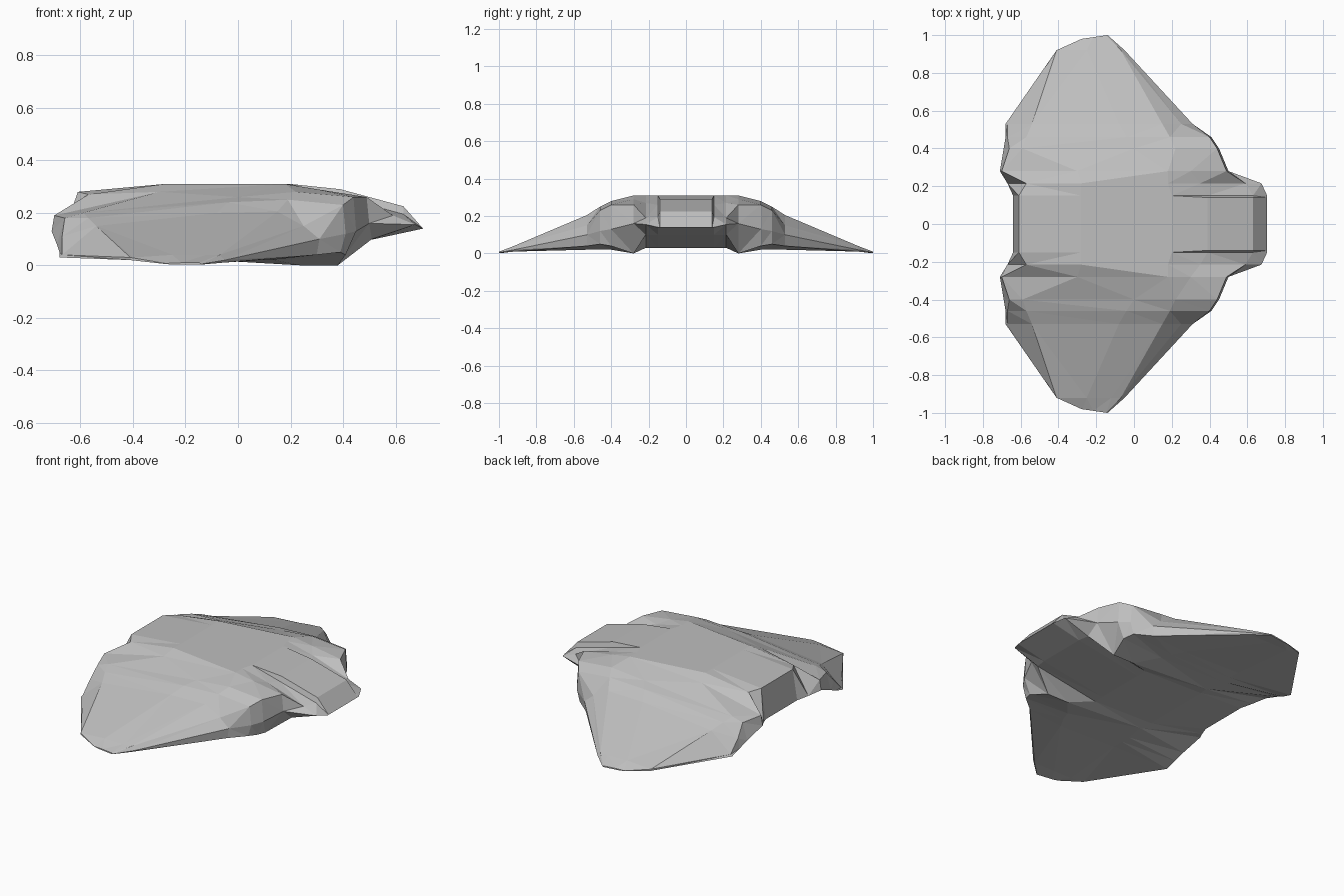
import bpy
import bmesh

default_cube = bpy.data.objects.get("Cube")
if default_cube:
    bpy.data.objects.remove(default_cube, do_unlink=True)

# One plain grey covers the whole craft
grey = bpy.data.materials.new("hull_grey")
grey.use_nodes = True
colour = (0.52, 0.52, 0.52, 1)
grey.diffuse_color = colour
grey.node_tree.nodes["Principled BSDF"].inputs["Base Color"].default_value = colour


def rib(y, *outline):
    """Rib in hundredths: nose, four top points, two tail points, three belly points."""
    return [(x / 100, y / 100, z / 100) for x, z in outline]


def loft(name, ribs, close_end=False):
    """Skin the left half rib by rib, then mirror it to the right."""
    bm = bmesh.new()
    rings = [[bm.verts.new(point) for point in outline] for outline in ribs]
    for inner, outer in zip(rings, rings[1:]):
        for i in range(len(inner)):
            j = (i + 1) % len(inner)
            bm.faces.new((inner[i], inner[j], outer[j], outer[i]))
    if close_end:
        bm.faces.new(rings[-1])
    bmesh.ops.triangulate(bm, faces=bm.faces[:])
    bmesh.ops.recalc_face_normals(bm, faces=bm.faces[:])
    mesh = bpy.data.meshes.new(name)
    bm.to_mesh(mesh)
    bm.free()
    mesh.materials.append(grey)
    part = bpy.data.objects.new(name, mesh)
    bpy.context.collection.objects.link(part)
    mirror = part.modifiers.new("Mirror", "MIRROR")
    mirror.use_axis = (False, True, False)
    mirror.merge_threshold = 0.001
    return part


# Central body: flat spine, blunt nose, recessed tail
spine = rib(0, (70.5, 14), (63, 22.5), (39, 29), (20, 31), (-28, 31),
            (-61, 28), (-64, 10), (-30, 4), (10, 3), (52, 10))
spine_edge = [(x, 0.14, z) for x, y, z in spine]
# Step down beside the raised cockpit
cockpit_step = [(x, 0.15, z - 0.03 if i in (1, 2) else z)
                for i, (x, y, z) in enumerate(spine)]
nose_corner = rib(21.5, (67.5, 15.5), (59, 19), (35, 27), (18, 31), (-28, 31),
                  (-57, 27), (-67, 11), (-30, 4), (10, 3), (51, 10))
# Shoulder and intake, with the low engine bulge underneath
engine = rib(28, (50, 16), (49, 26), (30, 29), (18, 31), (-30, 28),
             (-70, 19), (-71, 13), (-28, 3), (24, 0), (38, 0))
shoulder = rib(40, (45, 13), (44, 26), (22, 28), (0, 26), (-59, 20),
               (-66, 18), (-69, 8), (-30, 3), (14, 2), (41, 4))
loft("central_body", [spine, spine_edge, cockpit_step, nose_corner, engine, shoulder])

# Drooping wings: thick wedge root, flat upper panel, thin rounded tip
root = rib(46, (41, 12), (40, 23), (19, 25), (-4, 24), (-57, 18),
           (-67, 11), (-68, 5), (-30, 3), (12, 2), (39, 5))
wing_break = rib(53, (31, 10), (25, 15), (15, 20.5), (-8, 20), (-54, 15),
                 (-67, 4), (-68, 3), (-30, 3), (8, 2), (30, 4))
outer_wing = rib(92, (-5, 2), (-7, 4), (-12, 4), (-25, 4), (-40, 3),
                 (-41, 3), (-41, 2), (-32, 1), (-20, 1), (-6, 1))
tip = [(-0.14 + (x + 0.05) * 0.38, 1 + (x + 0.05) * 0.055, z * 0.25)
       for x, y, z in outer_wing]
loft("wings", [shoulder, root, wing_break, outer_wing, tip], close_end=True)
